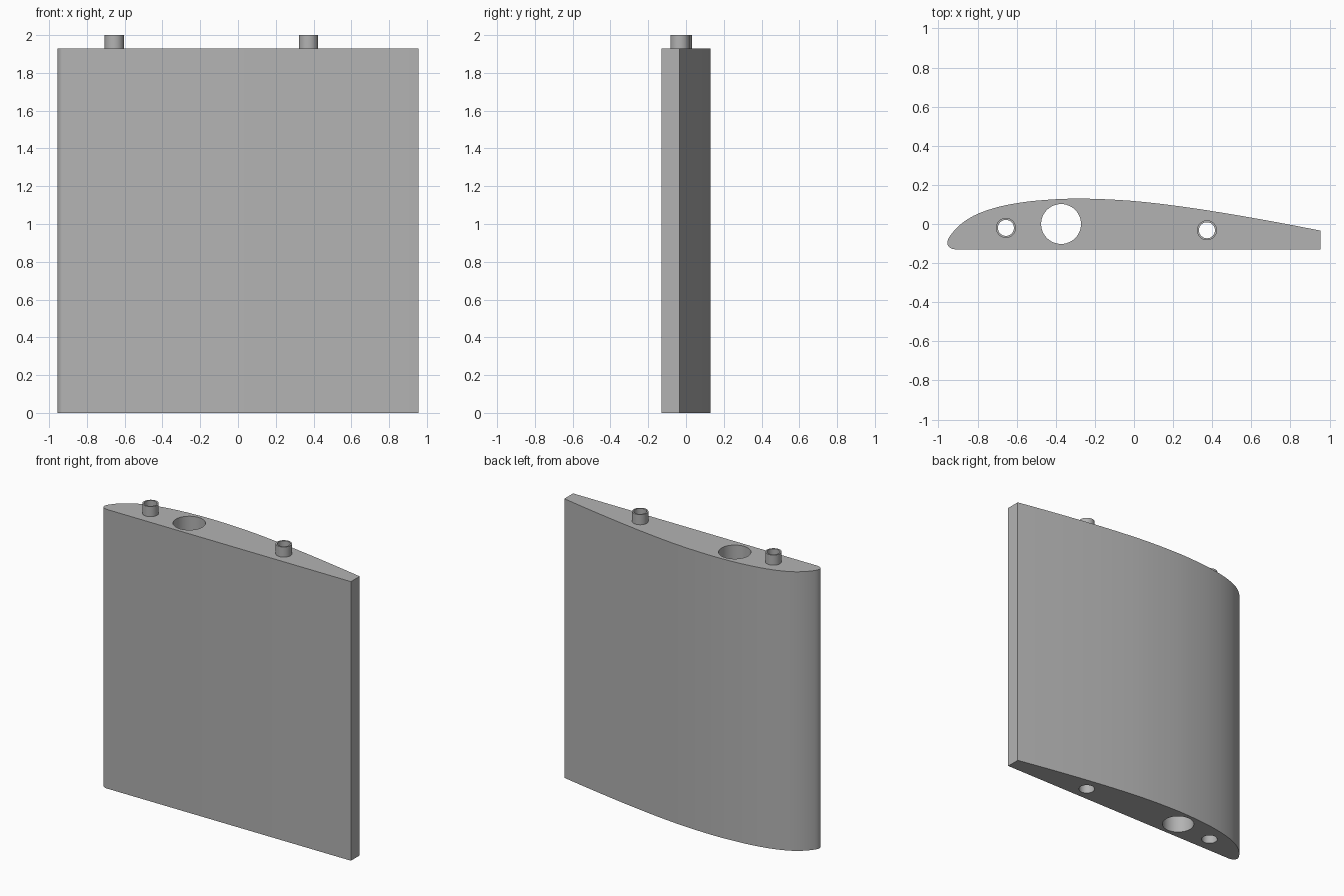
import bpy
import bmesh
from mathutils import Vector

cube = bpy.data.objects.get("Cube")
if cube:
    bpy.data.objects.remove(cube, do_unlink=True)

BODY_TOP, PEG_TOP = 1.93, 2.0
PEGS = [(-0.655, -0.02), (0.373, -0.032)]
SPAR = (-0.373, 0.0)

grey = bpy.data.materials.new("plain grey")
grey.use_nodes = True
colour = (0.45, 0.45, 0.45, 1)
grey.diffuse_color = colour
grey.node_tree.nodes["Principled BSDF"].inputs["Base Color"].default_value = colour


def smooth_path(points, steps=5):
    """Catmull-Rom curve through the points."""
    pts = [Vector(p) for p in points]
    pts = [2 * pts[0] - pts[1]] + pts + [2 * pts[-1] - pts[-2]]
    path = []
    for a, b, c, d in zip(pts, pts[1:], pts[2:], pts[3:]):
        for i in range(steps):
            t = i / steps
            path.append(0.5 * (2 * b + (c - a) * t + (2 * a - 5 * b + 4 * c - d) * t**2
                               + (3 * b - a - 3 * c + d) * t**3))
    return path + [pts[-2]]


def cylinder(name, centre, radius, bottom, top):
    bpy.ops.mesh.primitive_cylinder_add(
        vertices=48, radius=radius, depth=top - bottom,
        location=(*centre, (bottom + top) / 2))
    obj = bpy.context.object
    obj.name = name
    obj.data.materials.append(grey)
    return obj


def combine(target, tool, operation):
    mod = target.modifiers.new(tool.name, "BOOLEAN")
    mod.operation, mod.object, mod.solver = operation, tool, "EXACT"
    bpy.context.view_layer.objects.active = target
    bpy.ops.object.modifier_apply(modifier=mod.name)
    bpy.data.objects.remove(tool, do_unlink=True)


# Wing section: flat underside, curved upper side, blunt trailing edge
curve = smooth_path([
    (-0.915, -0.13), (-0.94, -0.122), (-0.955, -0.098), (-0.94, -0.06), (-0.89, -0.005),
    (-0.82, 0.042), (-0.73, 0.077), (-0.62, 0.103), (-0.48, 0.121), (-0.28, 0.13),
    (-0.02, 0.119), (0.23, 0.091), (0.48, 0.053), (0.73, 0.009), (0.955, -0.034)])
outline = [Vector((0.955, -0.13))] + curve
bm = bmesh.new()
base = bm.faces.new([bm.verts.new((p.x, p.y, 0)) for p in outline])
top = bmesh.ops.extrude_face_region(bm, geom=[base])["geom"]
bmesh.ops.translate(bm, vec=(0, 0, BODY_TOP),
                    verts=[v for v in top if isinstance(v, bmesh.types.BMVert)])
bmesh.ops.recalc_face_normals(bm, faces=bm.faces)
mesh = bpy.data.meshes.new("wing_section")
bm.to_mesh(mesh)
bm.free()
mesh.materials.append(grey)
wing = bpy.data.objects.new("wing_section", mesh)
bpy.context.collection.objects.link(wing)

# Hollow joining pegs on top, matching sockets below, bores right through
for x, y in PEGS:
    combine(wing, cylinder("peg", (x, y), 0.051, BODY_TOP - 0.1, PEG_TOP), "UNION")
    combine(wing, cylinder("bore", (x, y), 0.041, -0.1, PEG_TOP + 0.1), "DIFFERENCE")
    combine(wing, cylinder("socket", (x, y), 0.051, -0.1, 0.08), "DIFFERENCE")

# Large spar hole
combine(wing, cylinder("spar_hole", SPAR, 0.102, -0.1, PEG_TOP + 0.1), "DIFFERENCE")

bpy.ops.object.select_all(action="DESELECT")
wing.select_set(True)
bpy.context.view_layer.objects.active = wing
bpy.ops.object.shade_smooth_by_angle(angle=0.6)
